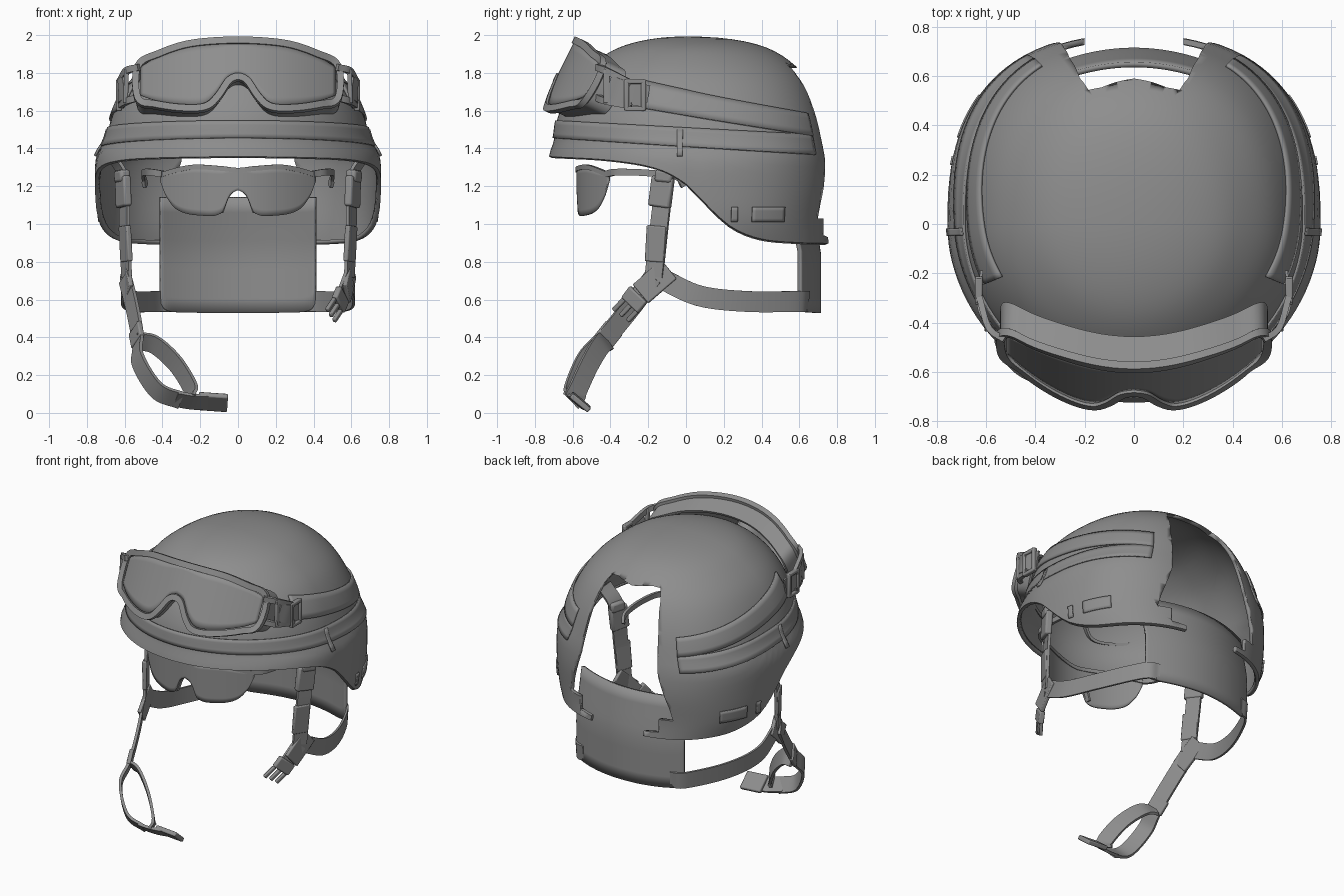
import bpy, bmesh, math
from mathutils import Vector as V

if "Cube" in bpy.data.objects:
    bpy.data.objects.remove(bpy.data.objects["Cube"])

grey = bpy.data.materials.new("matte_grey")
grey.use_nodes = True
grey.diffuse_color = (0.27, 0.27, 0.27, 1)
grey.node_tree.nodes["Principled BSDF"].inputs["Base Color"].default_value = grey.diffuse_color


# ---------- helpers ----------
def interp(table, x):
    """Smooth curve through (position, value) pairs."""
    last = len(table) - 1
    x = min(max(x, table[0][0]), table[-1][0])
    i = 0
    while i < last - 1 and x > table[i + 1][0]:
        i += 1

    def slope(k):
        a, b = table[max(k - 1, 0)], table[min(k + 1, last)]
        return (b[1] - a[1]) / (b[0] - a[0])
    (x0, p0), (x1, p1) = table[i], table[i + 1]
    h = x1 - x0
    u = (x - x0) / h
    u2, u3 = u * u, u * u * u
    return (p0 * (2 * u3 - 3 * u2 + 1) + p1 * (3 * u2 - 2 * u3)
            + slope(i) * (h * (u3 - 2 * u2 + u)) + slope(i + 1) * (h * (u3 - u2)))


def make(name, verts, faces, recalc=True, solid=0, offset=0):
    mesh = bpy.data.meshes.new(name)
    mesh.from_pydata([tuple(v) for v in verts], [], faces)
    bm = bmesh.new()
    bm.from_mesh(mesh)
    bmesh.ops.remove_doubles(bm, verts=bm.verts, dist=0.0002)
    if recalc:
        bmesh.ops.recalc_face_normals(bm, faces=bm.faces)
    bm.to_mesh(mesh)
    bm.free()
    ob = bpy.data.objects.new(name, mesh)
    bpy.context.collection.objects.link(ob)
    mesh.materials.append(grey)
    if solid:
        m = ob.modifiers.new("thickness", 'SOLIDIFY')
        m.thickness, m.offset = solid, offset
    bpy.ops.object.select_all(action='DESELECT')
    ob.select_set(True)
    bpy.context.view_layer.objects.active = ob
    bpy.ops.object.shade_smooth_by_angle(angle=math.radians(35))
    return ob


def grid_faces(cols, rows, wrap_c=False, wrap_r=False):
    return [(c * rows + r, (c + 1) % cols * rows + r,
             (c + 1) % cols * rows + (r + 1) % rows, c * rows + (r + 1) % rows)
            for c in range(cols - (not wrap_c)) for r in range(rows - (not wrap_r))]


def ribbon(name, pts, wdir, w, t=0.018, side=1, steps=8):
    """Flat webbing strap along a smoothed path."""
    table = [(i, V((p[0] * side, p[1], p[2]))) for i, p in enumerate(pts)]
    n = (len(pts) - 1) * steps + 1
    path = [interp(table, i / steps) for i in range(n)]
    wdir = V((wdir[0] * side, wdir[1], wdir[2]))
    verts = []
    for i, p in enumerate(path):
        tan = (path[min(i + 1, n - 1)] - path[max(i - 1, 0)]).normalized()
        a = (wdir - tan * wdir.dot(tan)).normalized() * w / 2
        b = tan.cross(a).normalized() * t / 2
        verts += [p + a + b, p - a + b, p - a - b, p + a - b]
    faces = grid_faces(n, 4, wrap_r=True) + [(0, 1, 2, 3), tuple(range(4 * n - 4, 4 * n))]
    return make(name, verts, faces)


def block(name, start, end, wdir, w, t, side=1):
    """Bevelled bar between two points."""
    ob = ribbon(name, [start, end], wdir, w, t, side, 1)
    m = ob.modifiers.new("soft_edges", 'BEVEL')
    m.width, m.segments = min(w, t) * 0.25, 2


def sheet(name, top, bottom, depth, xmax, thick, cols=60, rows=8):
    """Curved symmetric plate between a top and a bottom outline."""
    verts = []
    for c in range(cols + 1):
        x = xmax * (2 * c / cols - 1)
        hi, lo = interp(top, abs(x)), interp(bottom, abs(x))
        for r in range(rows + 1):
            z = lo + (hi - lo) * r / rows
            verts.append((x, depth(x, z), z))
    make(name, verts, grid_faces(cols + 1, rows + 1), solid=thick)


# ---------- helmet shell: half width, front depth, back depth by height ----------
TOP = 1.993
rows_by_z = [(.88, .70, .72, .77), (1.0, .745, .725, .76), (1.2, .757, .73, .775),
             (1.36, .75, .725, .765), (1.44, .705, .70, .75), (1.56, .67, .68, .725),
             (1.68, .62, .63, .685), (1.78, .555, .56, .63), (1.87, .455, .465, .54),
             (1.94, .335, .34, .41), (1.98, .18, .18, .23), (TOP, 0, 0, 0)]
profile = [(math.sqrt(TOP - z), V(d)) for z, *d in reversed(rows_by_z)]
rim = [(-.73, 1.345), (-.4, 1.325), (-.15, 1.28), (0, 1.2), (.12, 1.08),
       (.25, .97), (.4, .91), (.6, .89), (.8, .885)]


def shell(th, z, off=0.0):
    a, front, back = interp(profile, math.sqrt(max(TOP - z, 0)))
    c, s = math.cos(th), math.sin(th)
    # the back is boxy low down and rounds off toward the crown
    boxy = 2.1 + .4 * min(max((1.95 - z) / .5, 0), 1)
    p, d = (2 / boxy, back) if s > 0 else (2 / 1.96, front)
    return V((math.copysign(abs(c) ** p, c) * (a + off),
              math.copysign(abs(s) ** p, s) * (d + off), z))


COLS, ROWS = 112, 30
verts = []
for c in range(COLS):
    th = 2 * math.pi * c / COLS
    low = interp(rim, shell(th, 1.2).y)
    verts.append(shell(th, low + .004, -.018))
    for r in range(ROWS):
        z = low + .012 + (TOP - low - .012) * math.sin(r / (ROWS - 1) * math.pi / 2)
        verts.append(shell(th, z))
helmet = make("helmet_shell", verts, grid_faces(COLS, ROWS + 1, wrap_c=True), False, .025, -1)

# open window at the back, with two stepped low tabs left standing
half = [(.2, .8), (.2, .93), (.3, .94), (.3, 1.03), (.39, 1.03), (.37, 1.12), (.30, 1.33),
        (.26, 1.62), (.22, 1.78), (.185, 1.84), (.13, 1.845)]
outline = half + [(0, 1.825)] + [(-x, z) for x, z in reversed(half)]
k = len(outline)
cutter = make("back_cutter", [(x, y, z) for y in (.35, 1.1) for x, z in outline],
              [tuple(range(k)), tuple(range(k, 2 * k))]
              + [(i, (i + 1) % k, (i + 1) % k + k, i + k) for i in range(k)])
cut = helmet.modifiers.new("back_window", 'BOOLEAN')
cut.object, cut.operation, cut.solver = cutter, 'DIFFERENCE', 'EXACT'
bpy.context.view_layer.objects.active = helmet
for name in ("thickness", "back_window"):
    bpy.ops.object.modifier_apply(modifier=name)
bpy.data.objects.remove(cutter)


# ---------- bands and plates that hug the shell ----------
def hug(name, t0, t1, low, high, off, side=1, cols=40):
    """Thin raised patch on the shell between two angles in degrees."""
    verts = []
    for c in range(cols + 1):
        th = math.radians(t0 + (t1 - t0) * c / cols)
        y = shell(th, 1.5).y
        for r in range(5):
            p = shell(th, low(y) + (high(y) - low(y)) * r / 4, off)
            verts.append((p.x * side, p.y, p.z))
    make(name, verts, grid_faces(cols + 1, 5), solid=off + .004)


hug("helmet_band", -240, 60, lambda y: 1.41 - .065 * y, lambda y: 1.51 - .055 * y, .005, cols=110)
for side, tag in ((1, "left"), (-1, "right")):
    hug(tag + "_goggle_strap", -22, 60, lambda y: 1.575 - .165 * y, lambda y: 1.71 - .19 * y, .008, side)
    hug(tag + "_band_clip", -4, -1.5, lambda y: 1.36, lambda y: 1.50, .008, side, 4)
    hug(tag + "_small_patch", 13.5, 16, lambda y: 1.01, lambda y: 1.09, .005, side, 4)
    hug(tag + "_long_patch", 22, 38, lambda y: 1.01, lambda y: 1.09, .005, side, 10)


# ---------- goggles ----------
def tilt(x, z):
    return -.585 - (2 - z) * .5 + .78 * x * x


g_top = [(0, 1.958), (.25, 1.94), (.42, 1.885), (.515, 1.83)]
g_bot = [(0, 1.80), (.06, 1.775), (.12, 1.69), (.18, 1.64), (.3, 1.635), (.44, 1.655), (.515, 1.68)]
sheet("goggle_lens", g_top, g_bot, lambda x, z: tilt(x, z) + .015, .515, .008)
loop = g_top + g_bot[::-1]
loop += [(-x, z) for x, z in reversed(loop) if x > 0]
closed = [(i - 2, V(loop[(i - 2) % len(loop)])) for i in range(len(loop) + 5)]
N = 120
ring = [interp(closed, i * len(loop) / N) for i in range(N)]
section = [(0, 0), (.035, 0), (.035, .03), (.018, .035), (.018, .14), (.002, .14)]
verts = []
for i, p in enumerate(ring):
    d = (ring[(i + 1) % N] - ring[i - 1]).normalized()
    for out, back in section:
        q = p + V((-d.y, d.x)) * out
        verts.append((q.x, tilt(p.x, q.y) + back, q.y - back * .45))
make("goggle_frame", verts, grid_faces(N, len(section), True, True))

for side, tag in ((1, "left"), (-1, "right")):
    for part, z0, z1 in (("upper", 1.83, 1.745), ("lower", 1.67, 1.625)):
        ribbon(f"{tag}_goggle_{part}_link", [(.525, -.47, z0), (.59, -.42, z0 - .02), (.63, -.29, z1)],
               (0, 0, 1), .035, .025, side)
    block(tag + "_goggle_side_bar", (.59, -.42, 1.82), (.595, -.42, 1.64), (0, 1, 0), .035, .025, side)
    ribbon(tag + "_goggle_clip", [(.60, -.41, 1.73), (.63, -.33, 1.70), (.62, -.20, 1.675)],
           (0, 0, 1), .12, .012, side)
    # strap buckle made of four bars
    for y in (-.315, -.225):
        block(tag + "_buckle_post", (.63, y, 1.60), (.63, y, 1.765), (0, 1, 0), .025, .03, side)
    for z in (1.61, 1.755):
        block(tag + "_buckle_bar", (.63, -.32, z), (.63, -.22, z), (0, 0, 1), .025, .03, side)


# ---------- eyewear under the brim ----------
def wrap(x, z):
    return -.575 + 1.0 * x * x


e_top = [(0, 1.285), (.1, 1.295), (.25, 1.30), (.41, 1.26)]
e_bot = [(0, 1.18), (.045, 1.15), (.085, 1.06), (.2, 1.045), (.32, 1.075), (.38, 1.15), (.41, 1.23)]
sheet("eyewear_lens", e_top, e_bot, wrap, .41, .01)
brow = [(x, wrap(x, 0), z) for x, z in e_top]
ribbon("eyewear_brow", [(-x, y, z) for x, y, z in brow[:0:-1]] + brow, (0, 0, 1), .025, .02)
ribbon("nose_piece", [(x * s, -.565 + .02 * abs(s), z) for s, x, z in
                      ((-1, .085, 1.06), (-1, .05, 1.15), (0, 0, 1.185), (1, .05, 1.15), (1, .085, 1.06))],
       (0, 1, 0), .03, .015)

# ---------- nape panel, its top tucked under the shell ----------
sheet("nape_panel", [(0, 1.14), (.41, 1.14)],
      [(0, .53), (.2, .53), (.35, .535), (.39, .55), (.41, .58)],
      lambda x, z: .705 - .62 * x * x - .2 * max(0, z - .85), .41, .022, 64)

# ---------- harness on both sides ----------
for side, tag in ((1, "left"), (-1, "right")):
    ribbon(tag + "_eyewear_arm", [(.40, -.42, 1.265), (.47, -.36, 1.275), (.5, -.2, 1.27),
                                  (.5, -.05, 1.25), (.49, -.01, 1.2)], (0, 0, 1), .035, .018, side)
    ribbon(tag + "_nape_strap", [(.33, .645, .59), (.42, .595, .59), (.55, .32, .59), (.61, .07, .62),
                                 (.6, -.13, .71)], (0, .1, 1), .11, .014, side)
    turn = (.45, 1, 0)
    ribbon(tag + "_side_strap", [(.69, -.09, 1.38), (.61, -.11, 1.25), (.60, -.14, 1.0), (.59, -.17, .72)],
           turn, .1, .018, side)
    block(tag + "_upper_adjuster", (.61, -.12, 1.25), (.605, -.14, 1.09), turn, .125, .045, side)
    block(tag + "_upper_adjuster_bar", (.615, -.11, 1.285), (.612, -.115, 1.22), turn, .1, .06, side)
    block(tag + "_strap_keeper", (.60, -.155, .99), (.59, -.165, .80), turn, .11, .028, side)
    block(tag + "_strap_joint", (.605, -.09, .76), (.575, -.24, .63), (.2, .8, -.6), .13, .025, side)

# left: short strap with a pronged clip
across = V((.4, .8, -.6)).normalized()
ribbon("left_chin_strap", [(.59, -.17, .72), (.56, -.23, .64), (.54, -.27, .59)], across, .1)
block("left_clip_body", (.555, -.25, .63), (.53, -.295, .57), across, .13, .035)
for k in (-1, 0, 1):
    shift = across * .05 * k
    block("left_clip_prong", V((.53, -.29, .575)) + shift, V((.49, -.345, .515)) + shift, across, .025, .022)

# right: long strap ending in a loop and a clip socket
across = (-.4, .65, -.65)
ribbon("right_chin_strap", [(-.6, -.17, .72), (-.56, -.29, .56), (-.53, -.43, .39), (-.53, -.53, .28),
                            (-.43, -.60, .12), (-.3, -.60, .065)], across, .11)
ribbon("right_strap_loop", [(-.53, -.42, .38), (-.44, -.45, .36), (-.33, -.51, .26), (-.25, -.57, .13),
                            (-.25, -.59, .08)], across, .11)
block("right_strap_keeper", (-.545, -.38, .45), (-.53, -.44, .375), across, .12, .028)
across = (0, .77, -.64)
ribbon("right_clip_tongue", [(-.33, -.605, .075), (-.24, -.585, .06), (-.15, -.565, .058)], across, .11)
block("right_clip_socket", (-.21, -.56, .063), (-.055, -.56, .052), across, .125, .03)
